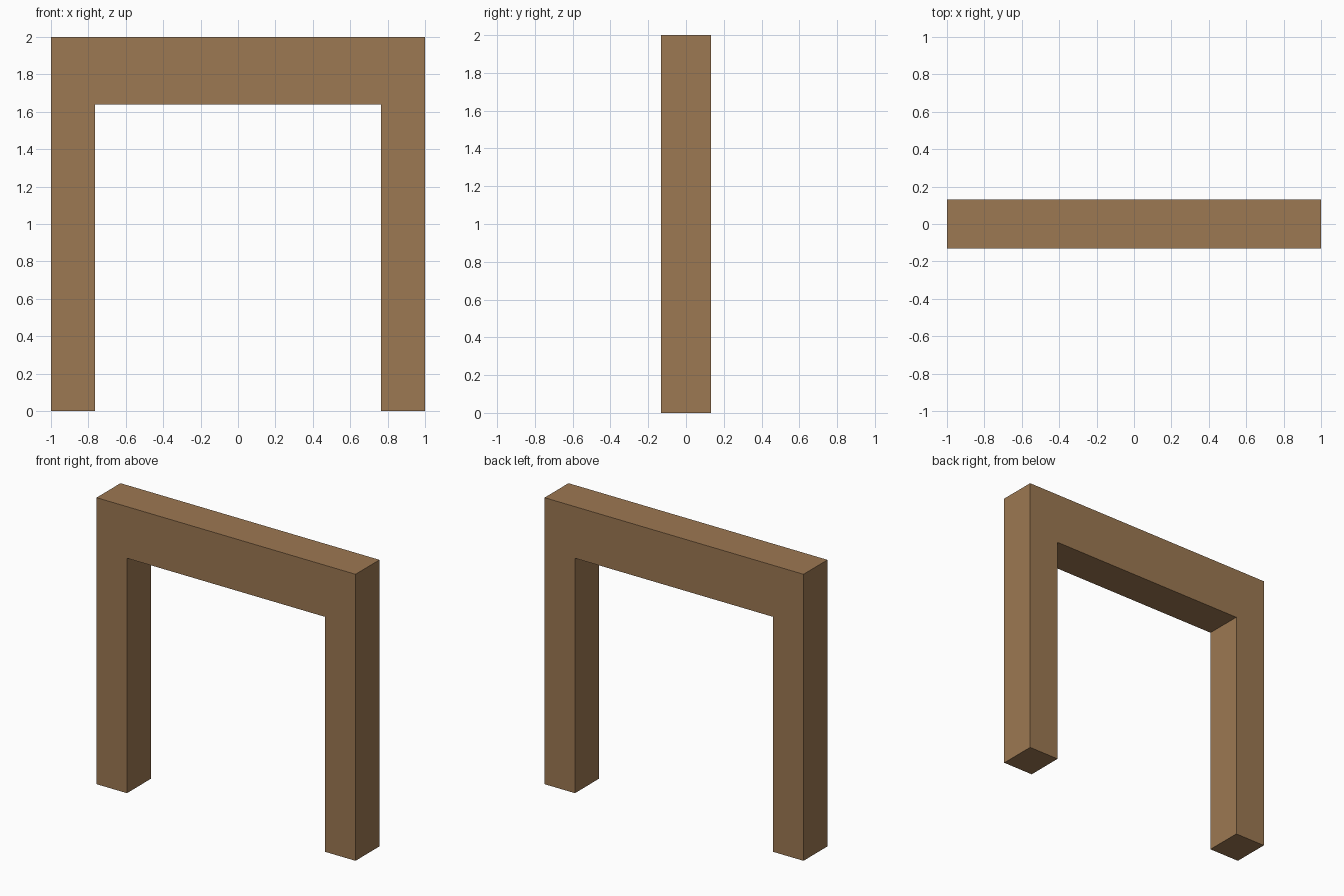
import bpy

if "Cube" in bpy.data.objects:
    bpy.data.objects.remove(bpy.data.objects["Cube"])

wood = bpy.data.materials.new("brown wood")
wood.diffuse_color = (0.335, 0.188, 0.084, 1)
wood.use_nodes = True
wood.node_tree.nodes["Principled BSDF"].inputs["Base Color"].default_value = wood.diffuse_color

DEPTH = 0.264     # thickness front to back
POST_W = 0.235    # width of each post
BEAM_Z = 1.64     # underside of the beam


def box(name, x0, x1, z0, z1):
    bpy.ops.mesh.primitive_cube_add(size=1, location=((x0 + x1) / 2, 0, (z0 + z1) / 2))
    ob = bpy.context.object
    ob.name = name
    ob.scale = (x1 - x0, DEPTH, z1 - z0)
    bpy.ops.object.transform_apply(location=False, rotation=False, scale=True)
    ob.data.materials.append(wood)
    return ob


# Two upright posts
box("left_post", -1, -1 + POST_W, 0, BEAM_Z)
box("right_post", 1 - POST_W, 1, 0, BEAM_Z)

# Beam across the top
box("top_beam", -1, 1, BEAM_Z, 2)
